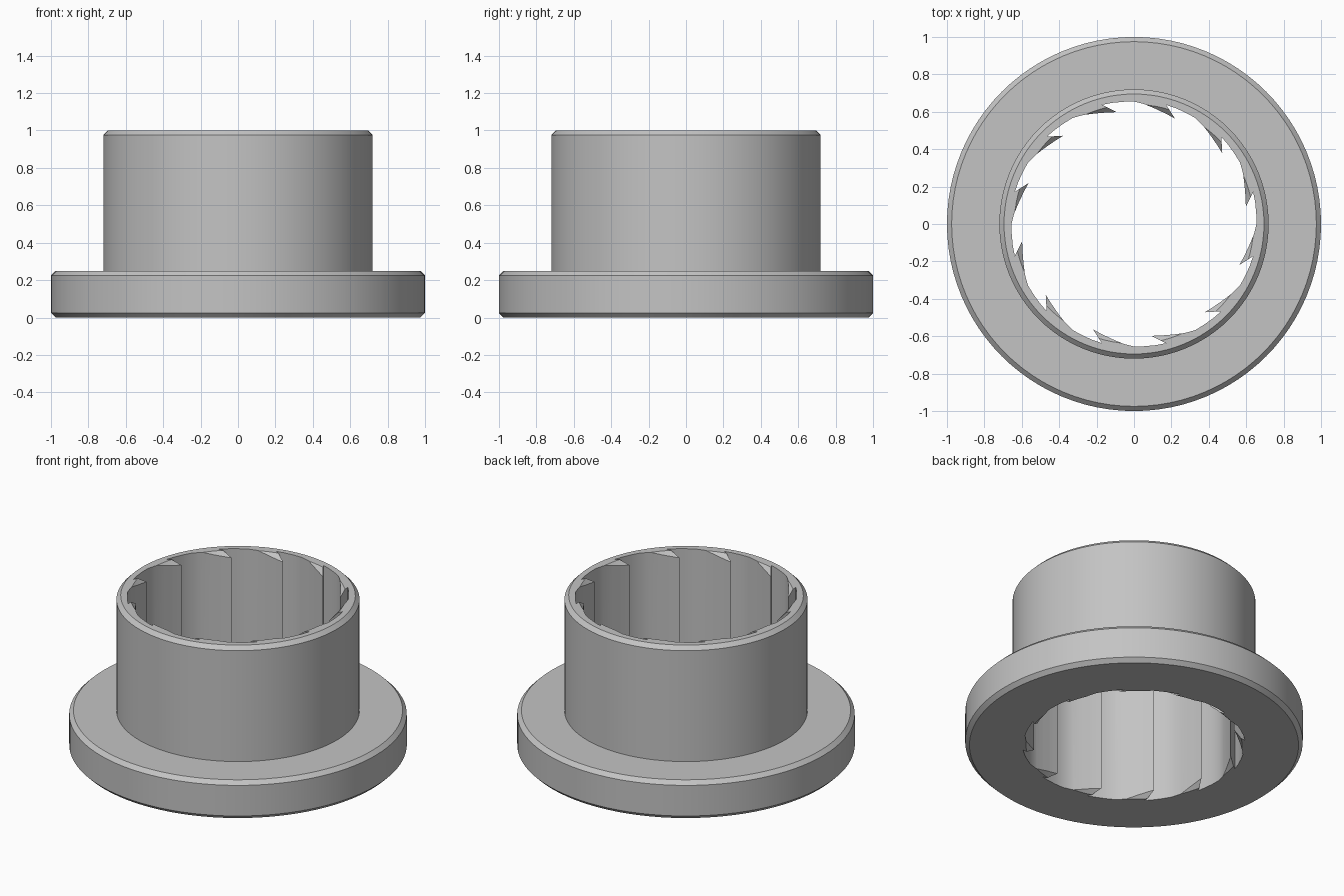
import bpy, bmesh
from math import sin, cos, radians, tau

cube = bpy.data.objects.get("Cube")
if cube:
    bpy.data.objects.remove(cube, do_unlink=True)

SIDES = 96
TEETH = 12

grey = bpy.data.materials.new("light grey")
grey.use_nodes = True
colour = (0.55, 0.55, 0.55, 1)
grey.diffuse_color = colour
grey.node_tree.nodes["Principled BSDF"].inputs["Base Color"].default_value = colour


def polar(r, degrees):
    return r * cos(radians(degrees)), r * sin(radians(degrees))


def ring_at(r, sides=SIDES):
    return [polar(r, 360 * i / sides) for i in range(sides)]


def stack(name, layers):
    """Closed solid through a list of (outline, z) layers."""
    bm = bmesh.new()
    loops = [[bm.verts.new((x, y, z)) for x, y in outline] for outline, z in layers]
    n = len(loops[0])
    for low, high in zip(loops, loops[1:]):
        for i in range(n):
            j = (i + 1) % n
            bm.faces.new((low[i], low[j], high[j], high[i]))
    bm.faces.new(loops[0][::-1])
    bm.faces.new(loops[-1])
    mesh = bpy.data.meshes.new(name)
    bm.to_mesh(mesh)
    bm.free()
    mesh.materials.append(grey)
    obj = bpy.data.objects.new(name, mesh)
    bpy.context.scene.collection.objects.link(obj)
    return obj


def cut(target, cutter):
    cutter.hide_render = True
    mod = target.modifiers.new("bore", 'BOOLEAN')
    mod.operation = 'DIFFERENCE'
    mod.solver = 'EXACT'
    mod.object = cutter
    with bpy.context.temp_override(object=target, active_object=target,
                                   selected_objects=[target]):
        bpy.ops.object.modifier_apply(modifier=mod.name)
    bpy.data.objects.remove(cutter, do_unlink=True)


# Flange and barrel with chamfered rims
profile = [(0.975, 0), (1, 0.025), (1, 0.225), (0.975, 0.25), (0.72, 0.25),
           (0.72, 0.975), (0.695, 1)]
body = stack("flanged_bushing", [(ring_at(r), z) for r, z in profile])

# Bore with hooked ratchet teeth
tooth = [(0.655, 0), (0.656, 5), (0.658, 10), (0.66, 15), (0.605, 8.7),
         (0.614, 14), (0.628, 20), (0.643, 25)]
outline = [polar(r, a + 360 * k / TEETH) for k in range(TEETH) for r, a in tooth]
cut(body, stack("bore_cutter", [(outline, -0.1), (outline, 1.1)]))

# Chamfers trimming the tooth tips at both ends
cut(body, stack("top_chamfer_cutter", [(ring_at(0.54), 0.9), (ring_at(0.69), 1.05)]))
cut(body, stack("bottom_chamfer_cutter", [(ring_at(0.69), -0.05), (ring_at(0.54), 0.1)]))

# Smooth walls with crisp edges
bpy.ops.object.select_all(action='DESELECT')
body.select_set(True)
bpy.context.view_layer.objects.active = body
bpy.ops.object.shade_smooth_by_angle(angle=radians(30))
